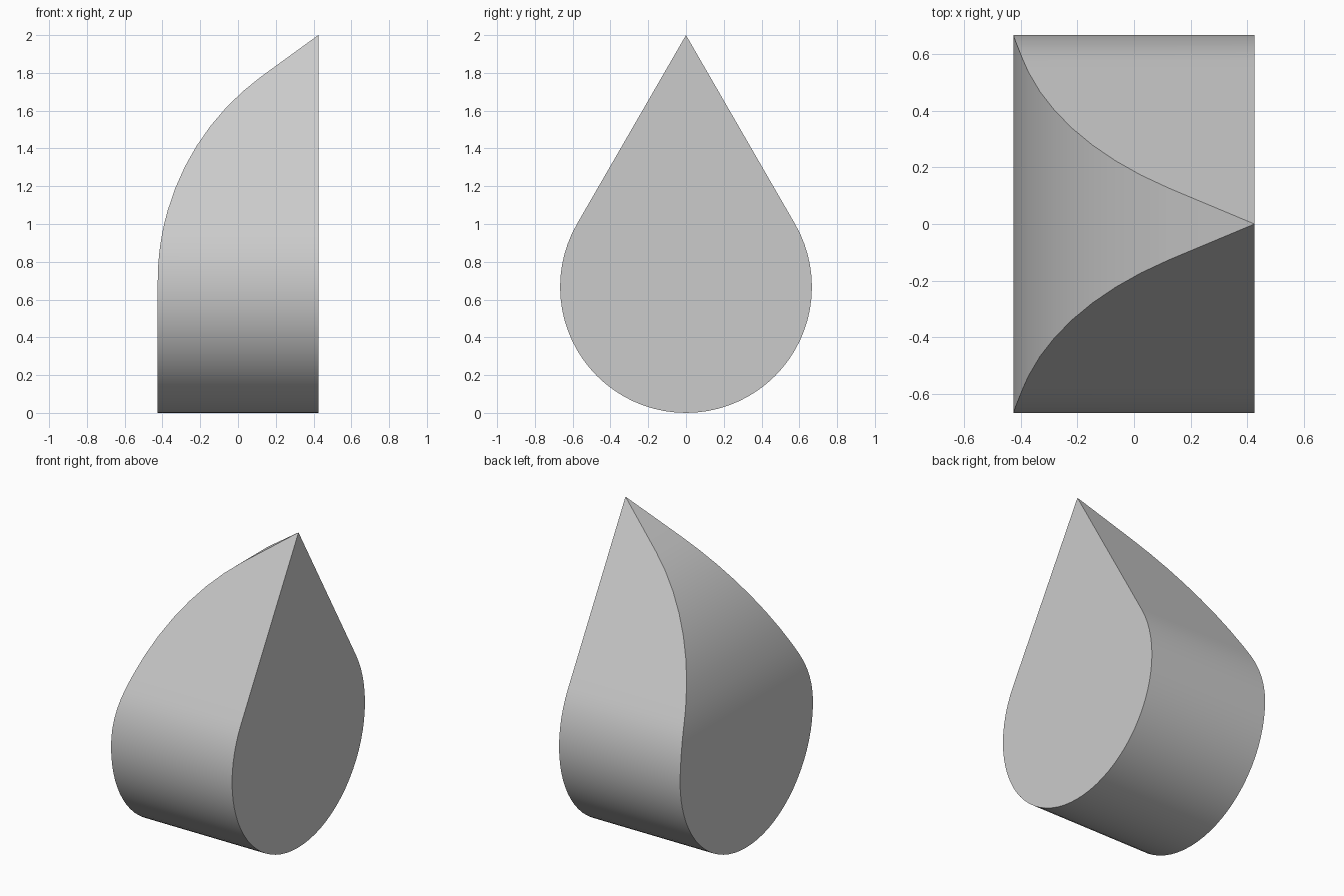
import bpy
import bmesh
from math import sin, cos, tan, pi, radians, sqrt

cube = bpy.data.objects.get("Cube")
if cube:
    bpy.data.objects.remove(cube)

RADIUS = 2 / 3        # round end of the teardrop
HALF_WIDTH = 0.425    # half the thickness along x
BEND_Z, BEND_R = 0.70, 1.34
BEND_END = radians(53.7)


def back_x(z):
    """Curved end: upright, then an arc, then a straight slope to the tip."""
    if z <= BEND_Z:
        return -HALF_WIDTH
    top = BEND_Z + BEND_R * sin(BEND_END)
    if z <= top:
        return -HALF_WIDTH + BEND_R - sqrt(BEND_R ** 2 - (z - BEND_Z) ** 2)
    start = -HALF_WIDTH + BEND_R * (1 - cos(BEND_END))
    return start + (HALF_WIDTH - start) * (z - top) / (2 - top)


# Half teardrop outline: arc, then the tangent side
outline = []
for i in range(25):
    a = -pi / 2 + radians(120) * i / 24
    outline.append((RADIUS * cos(a), RADIUS + RADIUS * sin(a)))
for i in range(3, 11):
    z = BEND_Z + BEND_R * sin(BEND_END * i / 10)
    outline.append(((2 - z) * tan(radians(30)), z))

# Teardrop wedge: matching rows of points at both ends and sides
bm = bmesh.new()
bottom = [bm.verts.new((x, 0, 0)) for x in (-HALF_WIDTH, HALF_WIDTH)]
tip = bm.verts.new((HALF_WIDTH, 0, 2))
rows = []
for y, z in outline[1:]:
    rows.append({(end, side): bm.verts.new((x, side * y, z))
                 for end, x in ((0, back_x(z)), (1, HALF_WIDTH))
                 for side in (-1, 1)})

# Side walls and curved end, joined row by row
for low, high in zip(rows, rows[1:]):
    for side in (-1, 1):
        bm.faces.new((low[0, side], low[1, side], high[1, side], high[0, side]))
    bm.faces.new((low[0, -1], low[0, 1], high[0, 1], high[0, -1]))

# Closing faces at the bottom and the tip
first, last = rows[0], rows[-1]
for side in (-1, 1):
    bm.faces.new((bottom[0], bottom[1], first[1, side], first[0, side]))
    bm.faces.new((last[0, side], last[1, side], tip))
bm.faces.new((bottom[0], first[0, 1], first[0, -1]))
bm.faces.new((last[0, -1], last[0, 1], tip))

# Flat end
bm.faces.new([bottom[1]] + [r[1, 1] for r in rows] + [tip]
             + [r[1, -1] for r in reversed(rows)])
bmesh.ops.recalc_face_normals(bm, faces=bm.faces)

mesh = bpy.data.meshes.new("teardrop_wedge")
bm.to_mesh(mesh)
bm.free()
wedge = bpy.data.objects.new("teardrop_wedge", mesh)
bpy.context.collection.objects.link(wedge)

# Plain grey
grey = bpy.data.materials.new("light_grey")
grey.use_nodes = True
colour = (0.6, 0.6, 0.6, 1)
grey.diffuse_color = colour
grey.node_tree.nodes["Principled BSDF"].inputs["Base Color"].default_value = colour
mesh.materials.append(grey)

bpy.context.view_layer.objects.active = wedge
wedge.select_set(True)
bpy.ops.object.shade_smooth_by_angle(angle=radians(30))
